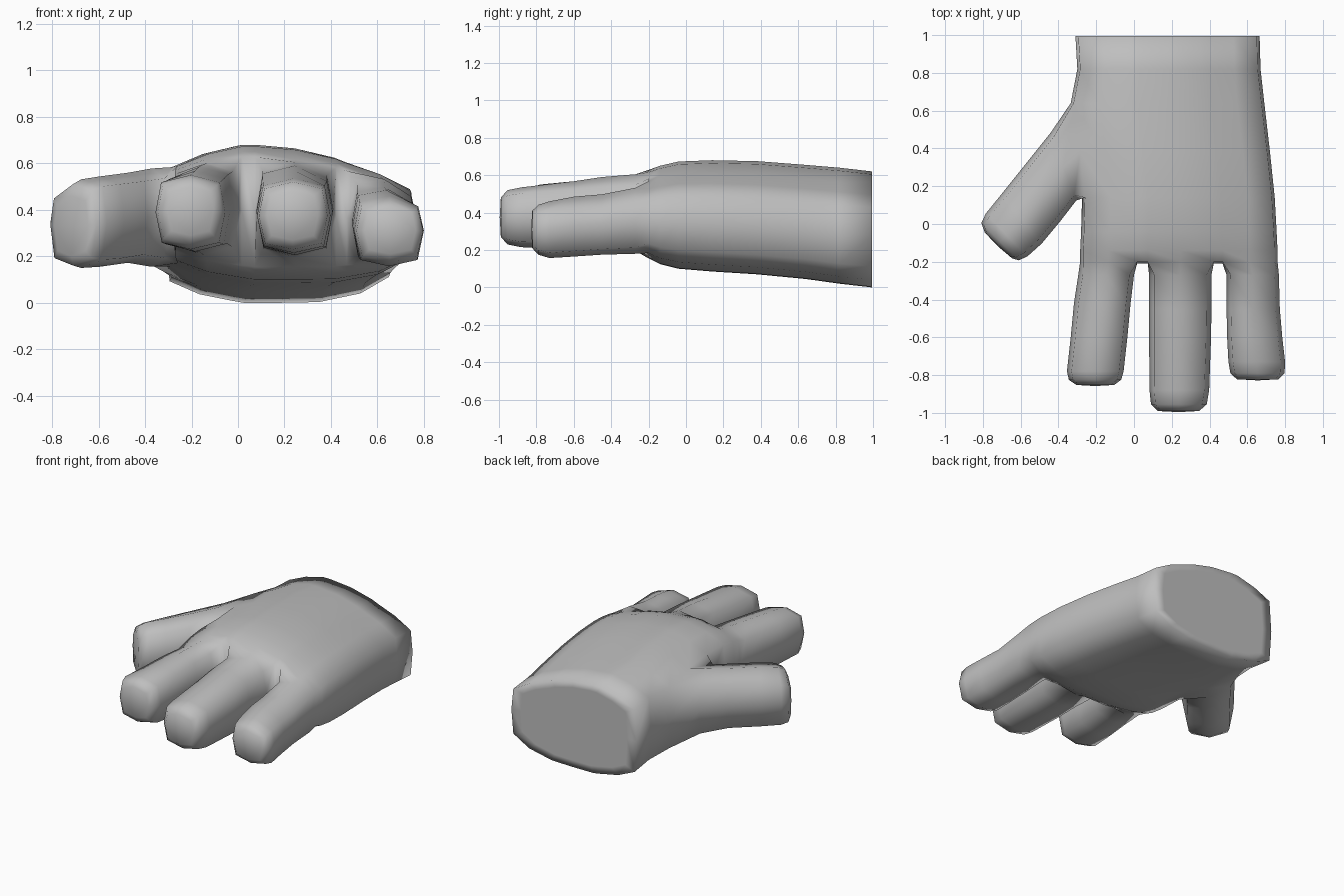
import bpy, bmesh
from mathutils import Vector

if "Cube" in bpy.data.objects:
    bpy.data.objects.remove(bpy.data.objects["Cube"])

skin = bpy.data.materials.new("plain_grey")
skin.diffuse_color = (0.52, 0.52, 0.52, 1)
skin.use_nodes = True
skin.node_tree.nodes["Principled BSDF"].inputs["Base Color"].default_value = skin.diffuse_color

bm = bmesh.new()

# Palm columns: left, middle, right of each of the three fingers
U = [0, .135, .282, .338, .51, .682, .728, .87, 1]
TOP = [.71, .89, 1, 1, .95, .82, .76, .60, .38]
BOT = [.70, .88, .97, 1, 1, .99, .96, .87, .64]


def palm_ring(y, xl, xr, zb, zm, zt):
    """20-point section: 9 top, right middle, 9 bottom, left middle."""
    xs = [xl + .015 + (xr - xl - .03) * u for u in U]
    top = [(xs[i], y, zm + (zt - zm) * TOP[i]) for i in range(9)]
    bot = [(xs[i], y, zm - (zm - zb) * BOT[i]) for i in range(9)]
    pts = top + [(xr, y, zm - .03)] + bot[::-1] + [(xl, y, zm)]
    return [bm.verts.new(p) for p in pts]


def bridge(a, b, skip=()):
    n = len(a)
    for i in range(n):
        if i not in skip:
            j = (i + 1) % n
            bm.faces.new((a[i], a[j], b[j], b[i]))


def digit(ring, sections, tip):
    """Extend an eight-point opening through sections, then close the tip."""
    for ax, ay, bx, by, zb, zt, tilt in sections:
        a, b = Vector((ax, ay, 0)), Vector((bx, by, 0))
        h = zt - zb
        spec = [(.08, zt - .10 * h - max(tilt, 0)), (.5, zt - abs(tilt) * .25),
                (.92, zt - .10 * h + min(tilt, 0)), (1, zb + .5 * h),
                (.91, zb + .09 * h), (.5, zb), (.09, zb + .09 * h), (0, zb + .5 * h)]
        new = []
        for u, z in spec:
            p = a.lerp(b, u)
            p.z = z
            new.append(bm.verts.new(p))
        bridge(ring, new)
        ring = new
    mid = sum((v.co for v in ring), Vector()) / 8 + Vector(tip)
    c = bm.verts.new(mid)
    for i in range(0, 8, 2):
        bm.faces.new((ring[i - 1], ring[i], ring[i + 1], c))


# Palm and wrist
rows = [(.995, -.31, .665, .0, .31, .62), (.82, -.30, .67, .02, .32, .64),
        (.64, -.335, .69, .045, .34, .655), (.38, -.30, .72, .07, .36, .675),
        (.14, -.275, .745, .085, .37, .68), (-.04, -.28, .755, .10, .375, .673),
        (-.14, -.285, .76, .125, .375, .65), (-.20, -.285, .76, .155, .375, .628)]
rings = [palm_ring(*r) for r in rows]
for k in range(len(rings) - 1):
    bridge(rings[k], rings[k + 1], skip=(18, 19) if k in (2, 3) else ())

# Wrist end
centre = Vector((.175, .995, .31))
inner = [bm.verts.new(centre + (v.co - centre) * .85) for v in rings[0]]
bridge(rings[0], inner)
bm.faces.new(inner)

# Webs between the fingers
front = rings[-1]
mids = {0: front[19], 8: front[9]}
for i in (2, 3, 5, 6):
    t, b = front[i], front[18 - i]
    mids[i] = bm.verts.new((t.co.x, -.21, (t.co.z + b.co.z) / 2))
for l in (2, 5):
    r = l + 1
    bm.faces.new((front[l], front[r], mids[r], mids[l]))
    bm.faces.new((mids[l], mids[r], front[18 - r], front[18 - l]))

# Fingers: rows of y, left, right, bottom, top, tilt
fingers = [
    [(-.27, -.295, .0, .205, .605, .03), (-.42, -.318, -.018, .22, .59, .02),
     (-.60, -.335, -.035, .22, .57, .01), (-.78, -.355, -.055, .23, .55, 0),
     (-.825, -.345, -.068, .25, .535, 0), (-.852, -.305, -.105, .29, .50, 0)],
    [(-.27, .08, .41, .195, .61, -.02), (-.45, .08, .41, .205, .595, -.02),
     (-.60, .08, .408, .205, .57, -.01), (-.88, .082, .398, .215, .535, 0),
     (-.955, .09, .385, .23, .52, 0), (-.99, .125, .345, .27, .48, 0)],
    [(-.27, .49, .767, .18, .545, -.05), (-.45, .49, .772, .175, .51, -.05),
     (-.60, .493, .785, .165, .495, -.04), (-.73, .50, .80, .157, .465, -.02),
     (-.79, .51, .797, .175, .445, -.015), (-.822, .545, .765, .21, .41, 0)]]
for k, rowset in enumerate(fingers):
    l, m, r = 3 * k, 3 * k + 1, 3 * k + 2
    start = [front[l], front[m], front[r], mids[r],
             front[18 - r], front[18 - m], front[18 - l], mids[l]]
    digit(start, [(xl, y, xr, y, zb, zt, t) for y, xl, xr, zb, zt, t in rowset], (0, -.006, 0))

# Thumb grows from the opening in the left side of the palm
p, q, s = rings[2], rings[3], rings[4]
start = [p[0], q[0], s[0], s[19], s[18], q[18], p[18], p[19]]
digit(start, [(-.44, .485, -.305, .125, .155, .578, 0), (-.56, .335, -.39, .015, .172, .562, .01),
              (-.70, .16, -.49, -.105, .155, .55, .025), (-.785, .055, -.565, -.172, .15, .54, .035),
              (-.808, .005, -.61, -.192, .16, .52, .035),
              (-.79, -.045, -.645, -.182, .20, .465, .02)], (-.004, -.004, 0))

bm.verts.remove(q[19])
bmesh.ops.recalc_face_normals(bm, faces=bm.faces)
for f in bm.faces:
    f.smooth = True
mesh = bpy.data.meshes.new("hand")
bm.to_mesh(mesh)
bm.free()
mesh.materials.append(skin)
hand = bpy.data.objects.new("hand", mesh)
bpy.context.collection.objects.link(hand)
